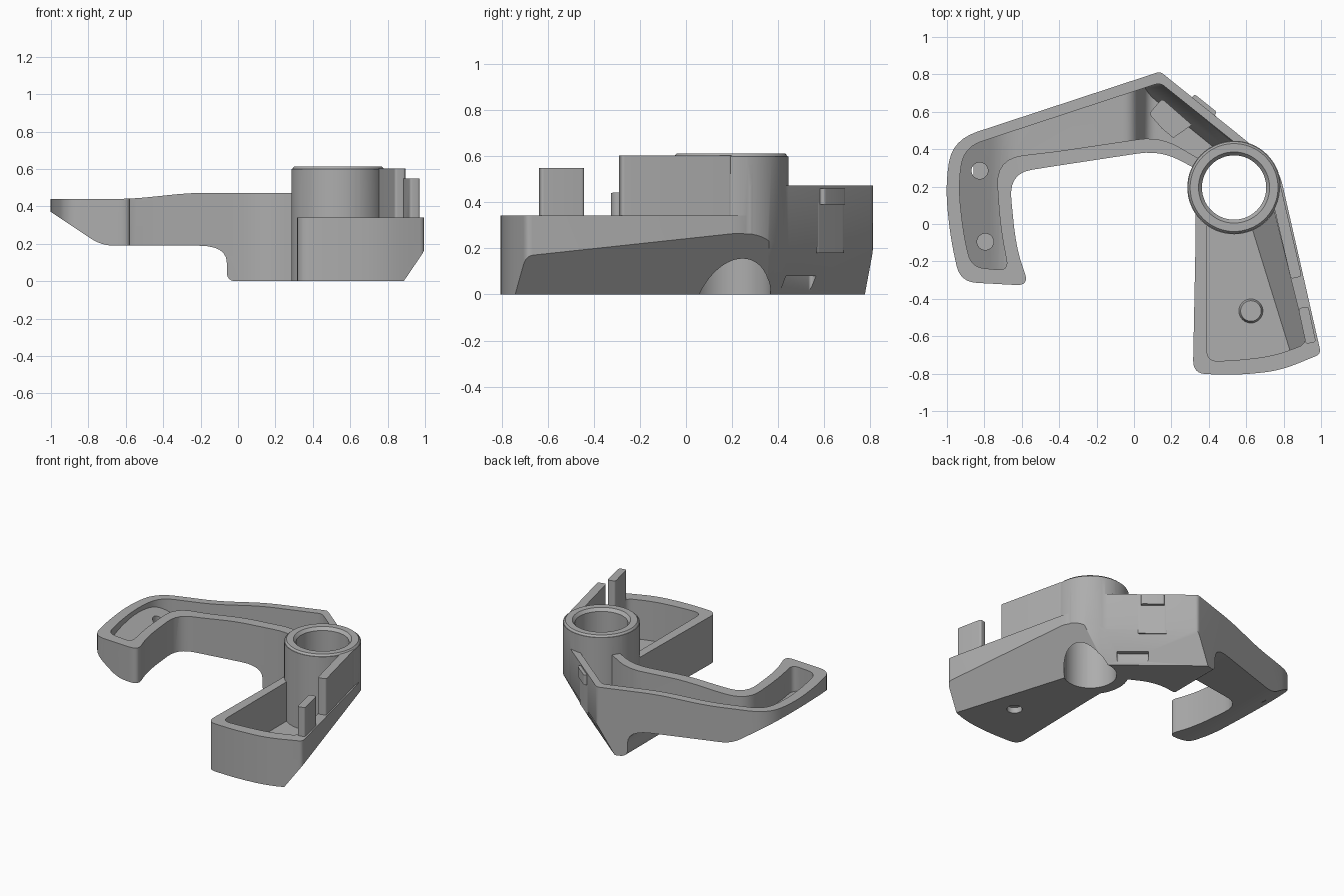
import bpy, bmesh, math
from mathutils import Vector

if "Cube" in bpy.data.objects:
    bpy.data.objects.remove(bpy.data.objects["Cube"])

grey = bpy.data.materials.new("moulded grey")
grey.use_nodes = True
grey.diffuse_color = (0.42, 0.42, 0.42, 1)
grey.node_tree.nodes["Principled BSDF"].inputs["Base Color"].default_value = (0.42, 0.42, 0.42, 1)


def rounded(points, steps=6):
    """Round each (x, y, radius) corner with a small curve."""
    out = []
    for i, p in enumerate(points):
        c = Vector(p[:2])
        r = p[2] if len(p) > 2 else 0
        if not r:
            out.append(c)
            continue
        a = Vector(points[i - 1][:2]) - c
        b = Vector(points[(i + 1) % len(points)][:2]) - c
        a = c + a.normalized() * min(r, a.length * 0.48)
        b = c + b.normalized() * min(r, b.length * 0.48)
        for k in range(steps + 1):
            t = k / steps
            out.append(a * (1 - t) ** 2 + c * 2 * t * (1 - t) + b * t * t)
    return out


def make(name, bm):
    bmesh.ops.recalc_face_normals(bm, faces=bm.faces)
    mesh = bpy.data.meshes.new(name)
    bm.to_mesh(mesh)
    bm.free()
    mesh.materials.append(grey)
    obj = bpy.data.objects.new(name, mesh)
    bpy.context.collection.objects.link(obj)
    return obj


def prism(name, points, lo, hi, along="z"):
    """Extrude a plan outline upward, or a side profile along y."""
    bm = bmesh.new()
    ring = rounded(points)
    place = (lambda p, h: (p.x, p.y, h)) if along == "z" else (lambda p, h: (p.x, h, p.y))
    low = [bm.verts.new(place(p, lo)) for p in ring]
    high = [bm.verts.new(place(p, hi)) for p in ring]
    bm.faces.new(low)
    bm.faces.new(high)
    for i in range(len(ring)):
        bm.faces.new((low[i - 1], low[i], high[i], high[i - 1]))
    return make(name, bm)


def rod(name, x, y, r, lo, hi, top_r=None, sides=64):
    bm = bmesh.new()
    bmesh.ops.create_cone(bm, cap_ends=True, segments=sides, radius1=r,
                          radius2=top_r or r, depth=hi - lo)
    bmesh.ops.translate(bm, verts=bm.verts, vec=(x, y, (lo + hi) / 2))
    return make(name, bm)


def combine(obj, other, how):
    mod = obj.modifiers.new(how, "BOOLEAN")
    mod.operation, mod.solver, mod.object = how, "EXACT", other
    bpy.context.view_layer.objects.active = obj
    bpy.ops.object.modifier_apply(modifier=mod.name)
    bpy.data.objects.remove(other)
    return obj


def clip(obj, point, normal, inset=0.0):
    """Slice away everything beyond a plane."""
    n = Vector(normal).normalized()
    bm = bmesh.new()
    bmesh.ops.create_cube(bm, size=4)
    cutter = make("slice", bm)
    cutter.matrix_world = (n.to_track_quat("Z", "Y").to_matrix().to_4x4())
    cutter.location = Vector(point) + n * (2 - inset)
    bpy.context.view_layer.update()
    return combine(obj, cutter, "DIFFERENCE")


def strip(name, a, b, width, lo, hi):
    """Upright plate along a line, widening to the left of a->b."""
    a, b = Vector(a), Vector(b)
    d = (b - a).normalized()
    n = Vector((-d.y, d.x)) * width
    r = 0.015
    return prism(name, [(*p, r) for p in (a, b, b + n, a + n)], lo, hi)


# Sloping undersides of the tray and of the rear wall
tray_slope = ((0.985, -0.69, 0.15), (1, 0.31, -0.767))
rear_slope = ((0.14, 0.81, 0.2), (0.63, 0.78, -0.5))

# Arm and rear body: plan outline crossed with a side profile
arm = prism("bracket", [
    (0.14, 0.815, 0.02), (-0.97, 0.45, 0.14), (-1.01, 0.2, 0.2), (-0.98, -0.08, 0.1),
    (-0.93, -0.31, 0.09), (-0.56, -0.33, 0.07), (-0.63, -0.13, 0.14), (-0.67, 0.27, 0.14),
    (-0.42, 0.31, 0.03), (0.14, 0.395, 0.12), (0.36, 0.28), (0.45, 0.1), (0.7, 0.1),
    (0.78, 0.28, 0.03), (0.6, 0.445)], -0.1, 0.8)
arm = combine(arm, prism("arm_profile", [
    (-1.1, 0.44), (-0.57, 0.44, 0.1), (-0.25, 0.473, 0.1), (0.9, 0.473), (0.9, 0),
    (-0.06, 0, 0.05), (-0.06, 0.19, 0.15), (-0.73, 0.19, 0.07), (-1.0, 0.37),
    (-1.1, 0.44 - 0.003)], -1, 1, "y"), "INTERSECT")

# Arm hollow, following the outside shape
hollow = prism("arm_hollow", [
    (0.14, 0.755, 0.03), (-0.91, 0.41, 0.1), (-0.94, 0.2, 0.15), (-0.91, -0.06, 0.1),
    (-0.87, -0.23, 0.07), (-0.67, -0.25, 0.06), (-0.715, -0.02, 0.14), (-0.74, 0.35, 0.15),
    (-0.4, 0.39, 0.04), (0.14, 0.47, 0.12), (0.38, 0.33), (0.55, 0.3), (0.57, 0.41)],
    -0.1, 0.8)
hollow = combine(hollow, prism("hollow_profile", [
    (-1.1, 0.7), (0.9, 0.7), (0.9, 0.06), (0.07, 0.06, 0.05), (0.0, 0.25, 0.06),
    (-0.7, 0.25, 0.08), (-1.1, 0.52)], -1, 1, "y"), "INTERSECT")
hollow = clip(hollow, *rear_slope, inset=0.055)
arm = combine(arm, hollow, "DIFFERENCE")

# Front tray with its rounded end
tray = prism("tray", [
    (0.33, 0.2), (0.33, -0.05), (0.315, -0.8, 0.07), (0.55, -0.808, 0.1), (0.78, -0.785, 0.1),
    (1.0, -0.695, 0.03), (0.785, 0.25, 0.05), (0.74, 0.325), (0.5, 0.3)], 0, 0.342)
tray_hollow = prism("tray_hollow", [
    (0.39, 0.1), (0.39, -0.735, 0.06), (0.56, -0.728, 0.1), (0.75, -0.705, 0.1),
    (0.925, -0.64, 0.05), (0.74, 0.1)], 0.06, 0.8)
tray_hollow = clip(tray_hollow, *tray_slope, inset=0.06)
tray = combine(tray, tray_hollow, "DIFFERENCE")
body = combine(arm, tray, "UNION")

# Upright collar
CX, CY = 0.535, 0.195
body = combine(body, rod("collar", CX, CY, 0.25, 0, 0.6), "UNION")
body = combine(body, rod("collar_lip", CX, CY, 0.25, 0.595, 0.613, 0.235), "UNION")

# Tall guards on the outer wall of the tray
guards = [strip("long_guard", (0.897, -0.28), (0.785, 0.2), 0.06, 0.2, 0.603),
          strip("short_guard", (0.973, -0.63), (0.932, -0.44), 0.055, 0.2, 0.55)]
for g in guards:
    body = combine(body, g, "UNION")

body = clip(body, *tray_slope)
body = clip(body, *rear_slope)
body = combine(body, rod("collar_bore", CX, CY, 0.172, -0.2, 0.8), "DIFFERENCE")
body = combine(body, rod("bore_chamfer", CX, CY, 0.17, 0.59, 0.63, 0.205), "DIFFERENCE")

# Notch in the lower rear wall
body = combine(body, strip("notch", (0.33, 0.54), (0.49, 0.41), 0.3, -0.1, 0.08), "DIFFERENCE")

# Blind holes in the hook and under the tray
for x, y in ((-0.825, 0.285), (-0.795, -0.095)):
    body = combine(body, rod("hook_hole", x, y, 0.044, 0.275, 0.6, sides=32), "DIFFERENCE")
body = combine(body, rod("tray_hole", 0.625, -0.465, 0.05, -0.1, 0.04, sides=32), "DIFFERENCE")

# Boss on the tray floor, pad in the rear body and catch on the rear wall
boss = rod("tray_boss", 0.625, -0.465, 0.068, 0.05, 0.085, 0.055, sides=32)
pad = prism("rear_pad", [(0.08, 0.59, 0.02), (0.15, 0.67, 0.02), (0.31, 0.53), (0.21, 0.46),
                         (0.15, 0.51)], 0.05, 0.25)
catch = strip("rear_catch", (0.425, 0.575), (0.305, 0.671), -0.03, 0.39, 0.46)
plate = strip("catch_plate", (0.44, 0.565), (0.295, 0.681), -0.008, 0.18, 0.4)

for obj in (body, boss, pad, catch, plate):
    obj.data.materials.clear()
    obj.data.materials.append(grey)
    obj.data.polygons.foreach_set("material_index", [0] * len(obj.data.polygons))
    bpy.ops.object.select_all(action="DESELECT")
    obj.select_set(True)
    bpy.context.view_layer.objects.active = obj
    bpy.ops.object.shade_smooth_by_angle(angle=math.radians(30))
